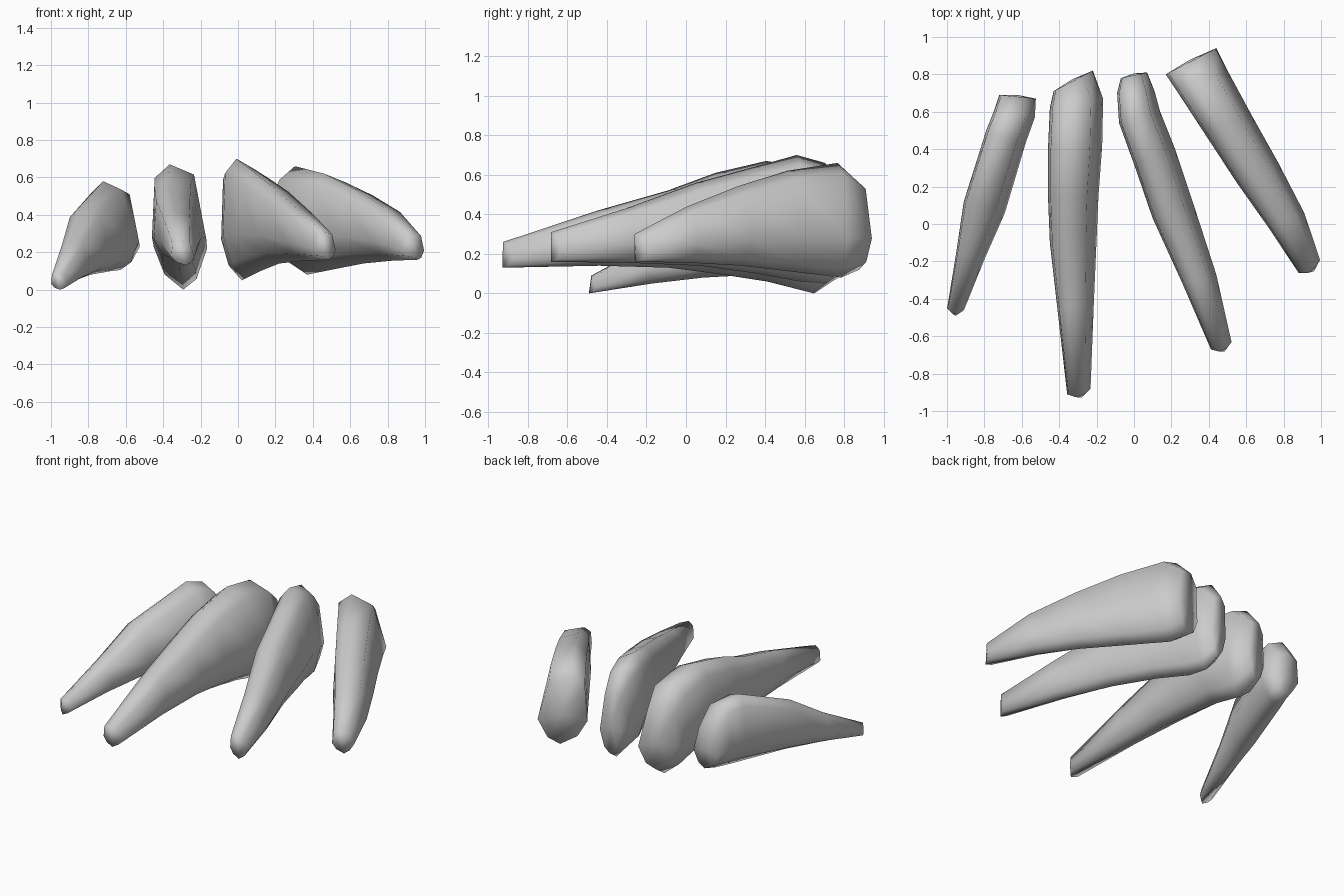
import bpy, bmesh
from math import hypot

if "Cube" in bpy.data.objects:
    bpy.data.objects.remove(bpy.data.objects["Cube"])

# Shared cross-section: (across -1..1, up 0..1), flattish top and keeled underside
SECTION = [(-1, .36), (-.9, .88), (-.35, 1), (.55, .91), (1, .35), (.6, .09), (.1, 0), (-.6, .13)]


def claw(name, rings):
    """Loft the section through rings of (left x, left y, right x, right y, bottom z, top z)."""
    bm = bmesh.new()
    loops = []
    for k, (lx, ly, rx, ry, zb, zt) in enumerate(rings):
        cx, cy, ux, uy = (lx + rx) / 2, (ly + ry) / 2, (rx - lx) / 2, (ry - ly) / 2
        half = hypot(ux, uy)
        fx, fy = uy / half, -ux / half          # forward along the claw
        loop = []
        for u, w in SECTION:
            # Tip is wedge shaped: its centre line juts ahead of its sides
            s = .03 - .04 * abs(u) if k == 0 else 0
            loop.append(bm.verts.new((cx + u * ux + s * fx, cy + u * uy + s * fy, zb + w * (zt - zb))))
        loops.append(loop)
    n = len(SECTION)
    for a, b in zip(loops, loops[1:]):
        for i in range(n):
            j = (i + 1) % n
            bm.faces.new((a[i], a[j], b[j], b[i]))
    # Tip closed by two flat facets meeting at the centre line
    t = loops[0]
    bm.faces.new((t[6], t[7], t[0], t[1], t[2]))
    bm.faces.new((t[2], t[3], t[4], t[5], t[6]))
    # Back closed by a shallow dome
    mid = bm.verts.new((cx - .01 * fx, cy - .01 * fy, zb + .45 * (zt - zb)))
    for i in range(n):
        bm.faces.new((loops[-1][i], loops[-1][(i + 1) % n], mid))
    bmesh.ops.recalc_face_normals(bm, faces=bm.faces)
    for f in bm.faces:
        f.smooth = True
    mesh = bpy.data.meshes.new(name)
    bm.to_mesh(mesh)
    bm.free()
    bpy.context.collection.objects.link(bpy.data.objects.new(name, mesh))


# Four claws, each from front tip to blunt back end
claw("outer_left_claw", [
    (-1.0, -.46, -.91, -.47, .00, .09),
    (-.95, -.15, -.80, -.19, .05, .26),
    (-.91, .12, -.69, .06, .08, .43),
    (-.79, .50, -.58, .43, .10, .58),
    (-.75, .60, -.53, .57, .105, .55),
    (-.72, .69, -.525, .67, .13, .42)])

claw("inner_left_claw", [
    (-.355, -.92, -.23, -.89, .13, .26),
    (-.41, -.45, -.215, -.43, .14, .42),
    (-.45, -.10, -.20, -.08, .13, .52),
    (-.46, .15, -.19, .15, .10, .61),
    (-.46, .40, -.17, .42, .06, .67),
    (-.45, .62, -.165, .67, .00, .63),
    (-.43, .71, -.22, .82, .08, .50)])

claw("inner_right_claw", [
    (.415, -.68, .525, -.64, .16, .31),
    (.26, -.32, .44, -.27, .155, .43),
    (.10, .03, .32, .10, .14, .56),
    (.00, .32, .22, .40, .10, .64),
    (-.08, .54, .14, .60, .06, .70),
    (-.09, .70, .11, .71, .05, .66),
    (-.07, .78, .07, .81, .11, .54)])

claw("outer_right_claw", [
    (.885, -.27, 1.0, -.20, .16, .30),
    (.72, -.02, .91, .06, .155, .44),
    (.55, .22, .77, .33, .14, .54),
    (.38, .48, .63, .58, .11, .62),
    (.21, .74, .50, .82, .08, .66),
    (.17, .80, .44, .94, .12, .57)])
